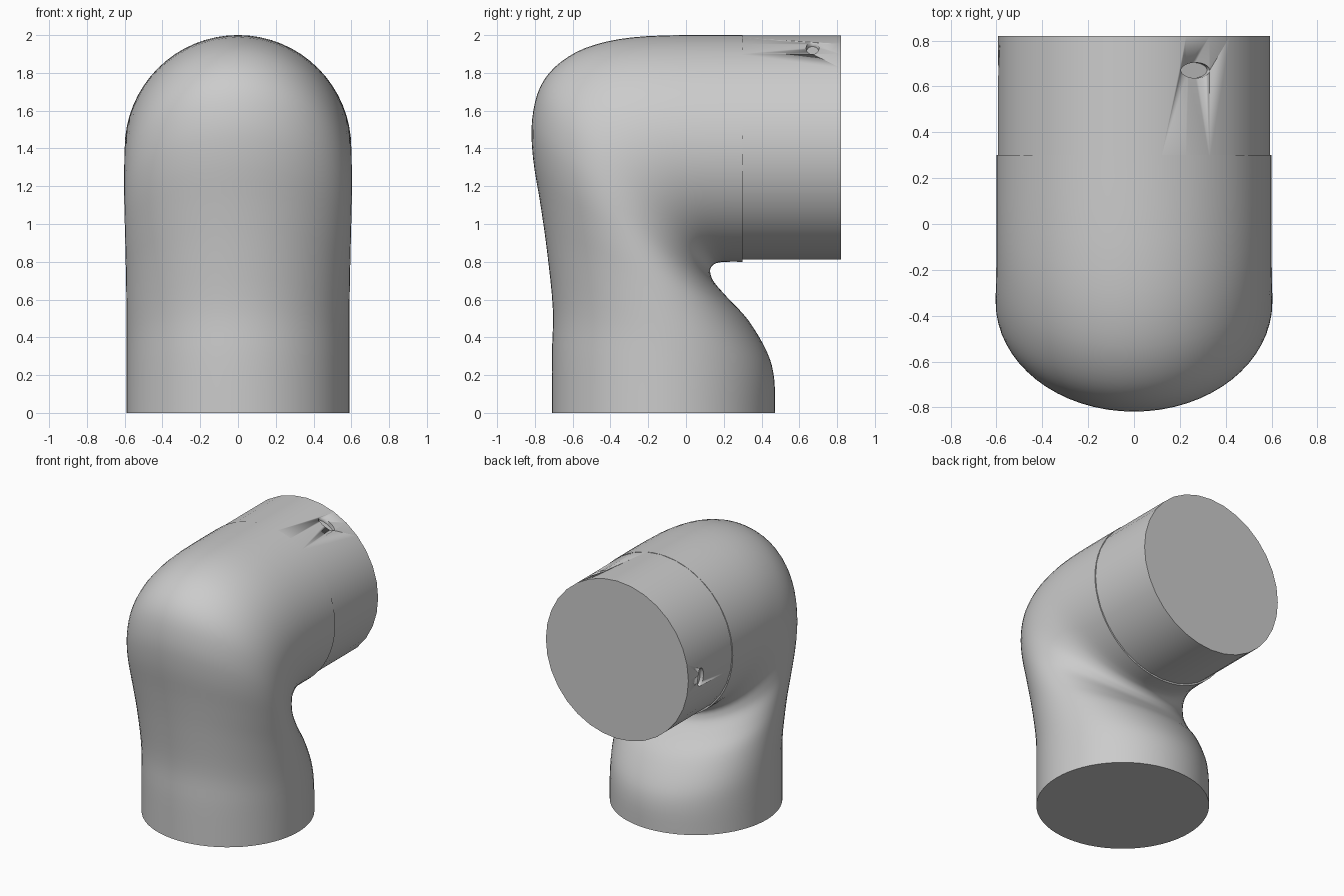
import bpy, bmesh, math
from mathutils import Vector, Matrix

if "Cube" in bpy.data.objects:
    bpy.data.objects.remove(bpy.data.objects["Cube"])

SIDES, STEPS = 64, 4


def finish(name, bm, angle=35):
    bmesh.ops.recalc_face_normals(bm, faces=bm.faces)
    mesh = bpy.data.meshes.new(name)
    bm.to_mesh(mesh)
    bm.free()
    obj = bpy.data.objects.new(name, mesh)
    bpy.context.collection.objects.link(obj)
    bpy.ops.object.select_all(action='DESELECT')
    obj.select_set(True)
    bpy.context.view_layer.objects.active = obj
    bpy.ops.object.shade_smooth_by_angle(angle=math.radians(angle))
    return obj


def spline(a, b, c, d, t):
    return 0.5 * (2 * b + (c - a) * t + (2 * a - 5 * b + 4 * c - d) * t * t
                  + (3 * b - a - 3 * c + d) * t ** 3)


# Elbow cross-sections: outer y, outer z, inner y, inner z, half width
sections = [Vector(s) for s in (
    (-.71, 0, .47, 0, .59), (-.71, .3, .467, .18, .59),
    (-.705, .55, .43, .32, .59), (-.735, .85, .33, .49, .592),
    (-.77, 1.1, .22, .61, .596), (-.81, 1.35, .15, .69, .60),
    (-.815, 1.55, .13, .735, .603), (-.77, 1.73, .13, .765, .603),
    (-.66, 1.86, .15, .788, .602), (-.48, 1.95, .18, .797, .60),
    (-.2, 1.995, .22, .80, .60), (.3, 2.0, .3, .80, .60))]

# Elbow body lofted through the sections
path = []
n = len(sections)
for i in range(n - 1):
    a, b, c, d = (sections[min(max(k, 0), n - 1)] for k in range(i - 1, i + 3))
    path += [spline(a, b, c, d, k / STEPS) for k in range(STEPS)]
path.append(sections[-1])

bm = bmesh.new()
rings = []
for oy, oz, iy, iz, w in path:
    ring = []
    for k in range(SIDES):
        t = 2 * math.pi * k / SIDES
        f = (1 + math.cos(t)) / 2
        ring.append(bm.verts.new((w * math.sin(t), iy + (oy - iy) * f,
                                  iz + (oz - iz) * f)))
    rings.append(ring)
for r0, r1 in zip(rings, rings[1:]):
    for k in range(SIDES):
        m = (k + 1) % SIDES
        bm.faces.new((r0[k], r0[m], r1[m], r1[k]))
bm.faces.new(rings[0])
bm.faces.new(rings[-1])
finish("elbow_body", bm)

# Slightly narrower collar on the open end
COLLAR_Z, COLLAR_R = 1.405, .594
bm = bmesh.new()
bmesh.ops.create_cone(
    bm, cap_ends=True, segments=32, radius1=COLLAR_R, radius2=COLLAR_R, depth=.54,
    matrix=Matrix.Translation((0, .55, COLLAR_Z)) @ Matrix.Rotation(math.pi / 2, 4, 'X'))
collar = finish("collar", bm)

# Two shallow oval recesses in the collar
bm = bmesh.new()
for deg in (63, 183):
    a = math.radians(deg)
    out = Vector((math.cos(a), 0, math.sin(a)))
    tangent = Vector((-math.sin(a), 0, math.cos(a)))
    axes = Matrix((tangent, out.cross(tangent), out)).transposed().to_4x4()
    place = Matrix.Translation(Vector((0, .67, COLLAR_Z)) + out * COLLAR_R)
    bmesh.ops.create_cone(bm, cap_ends=True, segments=24, radius1=1, radius2=1, depth=1,
                          matrix=place @ axes @ Matrix.Diagonal((.07, .034, .06, 1)))
cutter = finish("recess_cutter", bm)
cutter.hide_render = True
cutter.hide_viewport = True

cut = collar.modifiers.new("recesses", 'BOOLEAN')
cut.operation = 'DIFFERENCE'
cut.solver = 'EXACT'
cut.object = cutter
